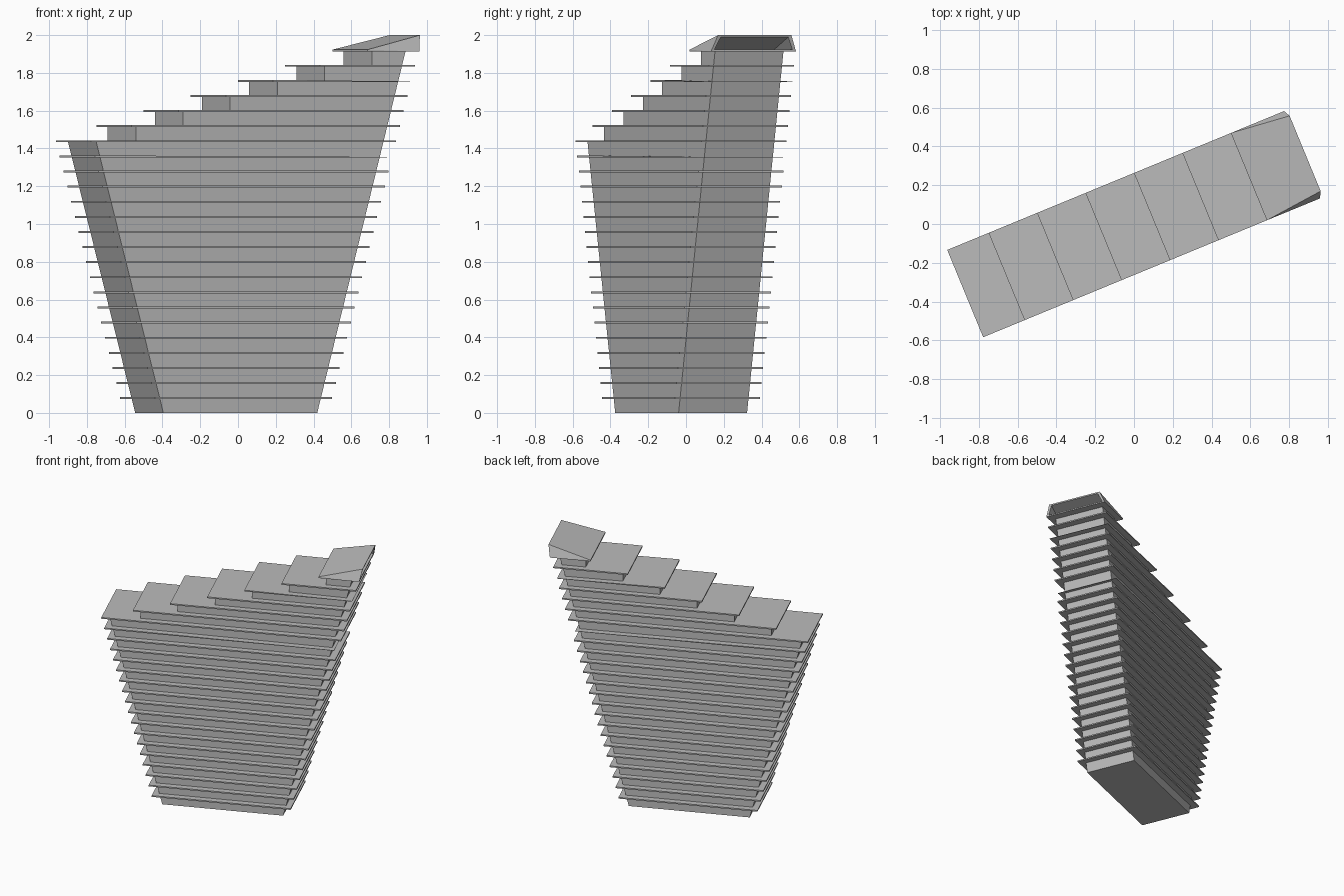
import bpy, bmesh
from math import radians
from mathutils import Matrix

cube = bpy.data.objects.get("Cube")
if cube:
    bpy.data.objects.remove(cube, do_unlink=True)

GREY = (0.5, 0.5, 0.5, 1)
concrete = bpy.data.materials.new("concrete grey")
concrete.use_nodes = True
concrete.diffuse_color = GREY
concrete.node_tree.nodes["Principled BSDF"].inputs["Base Color"].default_value = GREY

TURN = Matrix.Rotation(radians(22.4), 4, 'Z')   # the tower stands askew
STEP = 0.08                                     # storey height
SLAB_HALF, CORE_HALF = 0.2435, 0.196            # half depths
FIRST_TERRACE, TOP = 18, 24                     # storey numbers


def make(name, bm):
    bmesh.ops.recalc_face_normals(bm, faces=bm.faces)
    bm.transform(TURN)
    mesh = bpy.data.meshes.new(name)
    bm.to_mesh(mesh)
    bm.free()
    mesh.materials.append(concrete)
    obj = bpy.data.objects.new(name, mesh)
    bpy.context.scene.collection.objects.link(obj)


def prism(name, outline, half):
    """Extrude a side outline of (length, height) points across the depth."""
    bm = bmesh.new()
    near = [bm.verts.new((u, -half, z)) for u, z in outline]
    far = [bm.verts.new((u, half, z)) for u, z in outline]
    bm.faces.new(near)
    bm.faces.new(far)
    for i in range(len(outline)):
        j = (i + 1) % len(outline)
        bm.faces.new((near[i], near[j], far[j], far[i]))
    make(name, bm)


def slab_left(k):
    if k <= FIRST_TERRACE:
        return -0.942 + 0.0216 * (FIRST_TERRACE - k)
    return -0.711 + 0.2704 * (k - FIRST_TERRACE - 1)


def slab_right(k):
    return 0.805 + 0.0216 * (k - FIRST_TERRACE)


# Core: flared shaft with a stepped top
def core_right(z):
    return 0.373 + 0.2635 * z


terrace_z = FIRST_TERRACE * STEP
outline = [(-0.508, 0), (core_right(0), 0), (core_right(TOP * STEP), TOP * STEP - 0.004)]
for k in range(TOP, FIRST_TERRACE, -1):
    u = slab_left(k) + 0.045
    outline += [(u, k * STEP - 0.004), (u, (k - 1) * STEP - 0.004)]
outline.append((-0.893, terrace_z - 0.004))
prism("core", outline, CORE_HALF)

# Floor slabs: two of them thin out toward the overhanging end
for k in range(1, TOP):
    low, high = k * STEP - 0.007, k * STEP + 0.003
    left, right, end_high = slab_left(k), slab_right(k), high
    if k in (17, 22):
        end_high = low + 0.002
        right -= 0.03 if k == 17 else 0.006
    prism(f"floor_slab_{k:02d}", [(left, low), (right, low), (right, end_high), (left, high)], SLAB_HALF)

# Roof hood: sloping wedge, open at its high end
bm = bmesh.new()
base = TOP * STEP - 0.007
left, right, peak = slab_left(TOP), slab_right(TOP) + 0.003, 0.955


def pair(u, half, z):
    return [bm.verts.new((u, s * half, z)) for s in (-1, 1)]


low_edge = pair(left, SLAB_HALF, base)
eave = pair(left, SLAB_HALF, base + 0.01)
sill = pair(right, SLAB_HALF, base)
ridge = pair(peak, 0.21, 2.0)
in_sill = pair(right, SLAB_HALF - 0.02, base + 0.01)
in_ridge = pair(peak - 0.002, 0.193, 1.99)
in_back = pair(left + 0.04, SLAB_HALF - 0.02, base + 0.01)


def strip(a, b):
    bm.faces.new((a[0], a[1], b[1], b[0]))


for a, b in ((low_edge, eave), (low_edge, sill), (eave, ridge), (sill, in_sill),
             (ridge, in_ridge), (in_sill, in_back), (in_ridge, in_back)):
    strip(a, b)
for s in (0, 1):
    bm.faces.new((low_edge[s], sill[s], eave[s]))
    bm.faces.new((sill[s], ridge[s], eave[s]))
    bm.faces.new((sill[s], ridge[s], in_ridge[s], in_sill[s]))
    bm.faces.new((in_sill[s], in_ridge[s], in_back[s]))
make("roof_hood", bm)
